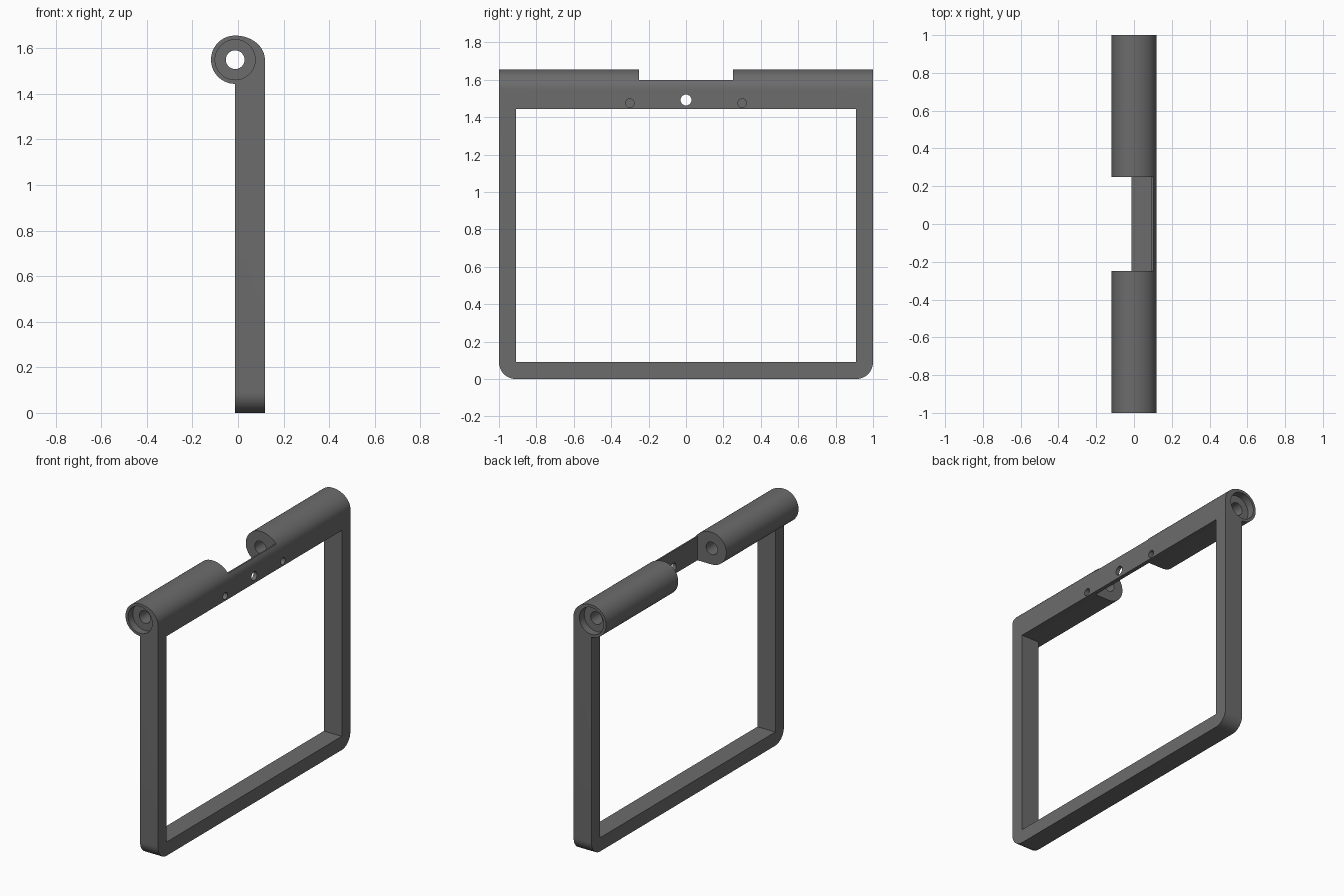
import bpy, bmesh
from math import pi, cos, sin

if "Cube" in bpy.data.objects:
    bpy.data.objects.remove(bpy.data.objects["Cube"])

AX, AZ, R = -0.0125, 1.55, 0.106     # hinge barrel axis and radius
FRONT = 0.118                        # outer face of the frame


def prism(name, pts, direction):
    """Extrude a closed outline along a direction."""
    bm = bmesh.new()
    face = bm.faces.new([bm.verts.new(p) for p in pts])
    ext = bmesh.ops.extrude_face_region(bm, geom=[face])
    bmesh.ops.translate(bm, vec=direction,
                        verts=[g for g in ext['geom'] if isinstance(g, bmesh.types.BMVert)])
    bmesh.ops.recalc_face_normals(bm, faces=bm.faces)
    me = bpy.data.meshes.new(name)
    bm.to_mesh(me)
    bm.free()
    ob = bpy.data.objects.new(name, me)
    bpy.context.collection.objects.link(ob)
    return ob


def arc(cu, cv, ru, rv, a0, a1, n):
    return [(cu + ru * cos(a0 + (a1 - a0) * i / n), cv + rv * sin(a0 + (a1 - a0) * i / n))
            for i in range(n + 1)]


def disc(axis, centre, r, length):
    """Round cutter along x or y, centred on a point."""
    c = arc(0, 0, r, r, 0, 2 * pi, 48)[:-1]
    cx, cy, cz = centre
    if axis == 'y':
        return prism("round_cutter", [(cx + u, cy - length / 2, cz + v) for u, v in c], (0, length, 0))
    return prism("round_cutter", [(cx - length / 2, cy + u, cz + v) for u, v in c], (length, 0, 0))


def box(x0, x1, y0, y1, z0, z1):
    return prism("box_cutter", [(x0, y0, z0), (x1, y0, z0), (x1, y1, z0), (x0, y1, z0)],
                 (0, 0, z1 - z0))


def combine(ob, cutter, op='DIFFERENCE'):
    m = ob.modifiers.new("cut", 'BOOLEAN')
    m.operation, m.object, m.solver = op, cutter, 'EXACT'
    bpy.context.view_layer.objects.active = ob
    bpy.ops.object.modifier_apply(modifier=m.name)
    bpy.data.objects.remove(cutter)


# full side profile: barrel on top of a flat plate
side = [(AX, 0), (FRONT, 0)]
side += arc(AX, AZ, FRONT - AX, R, 0, pi / 2, 24)
side += arc(AX, AZ, R, R, pi / 2, 1.5 * pi, 40)[1:]
frame = prism("hinged_frame", [(x, -1, z) for x, z in side], (0, 2, 0))

# rounded bottom corners
c = 0.09
outline = arc(-1 + c, c, c, c, pi, 1.5 * pi, 12) + arc(1 - c, c, c, c, 1.5 * pi, 2 * pi, 12)
outline += [(1, 1.8), (-1, 1.8)]
combine(frame, prism("outline", [(-0.3, y, z) for y, z in outline], (0.6, 0, 0)), 'INTERSECT')

# window opening
combine(frame, box(-0.3, 0.3, -0.91, 0.91, 0.09, AZ - R))

# gap between the barrels, leaving a thin web at the outer face
combine(frame, box(-0.3, 0.3, -0.25, 0.25, 1.6, 1.8))
combine(frame, box(-0.3, 0.092, -0.25, 0.25, 1.4, 1.7))

# pin bore and end counterbores
combine(frame, disc('y', (AX, 0, AZ), 0.041, 2.4))
for s in (-1, 1):
    combine(frame, disc('y', (AX, s, AZ), 0.088, 0.1))
    # blind screw holes
    combine(frame, disc('x', (FRONT, s * 0.3, 1.475), 0.023, 0.12))
# through hole in the middle
combine(frame, disc('x', (FRONT, 0, 1.492), 0.029, 0.4))

# dark grey finish
mat = bpy.data.materials.new("dark_grey")
mat.diffuse_color = (0.15, 0.15, 0.15, 1)
mat.use_nodes = True
mat.node_tree.nodes["Principled BSDF"].inputs["Base Color"].default_value = mat.diffuse_color
frame.data.materials.clear()
frame.data.materials.append(mat)
for p in frame.data.polygons:
    p.material_index = 0

bpy.ops.object.select_all(action='DESELECT')
frame.select_set(True)
bpy.context.view_layer.objects.active = frame
bpy.ops.object.shade_smooth_by_angle(angle=0.5)
